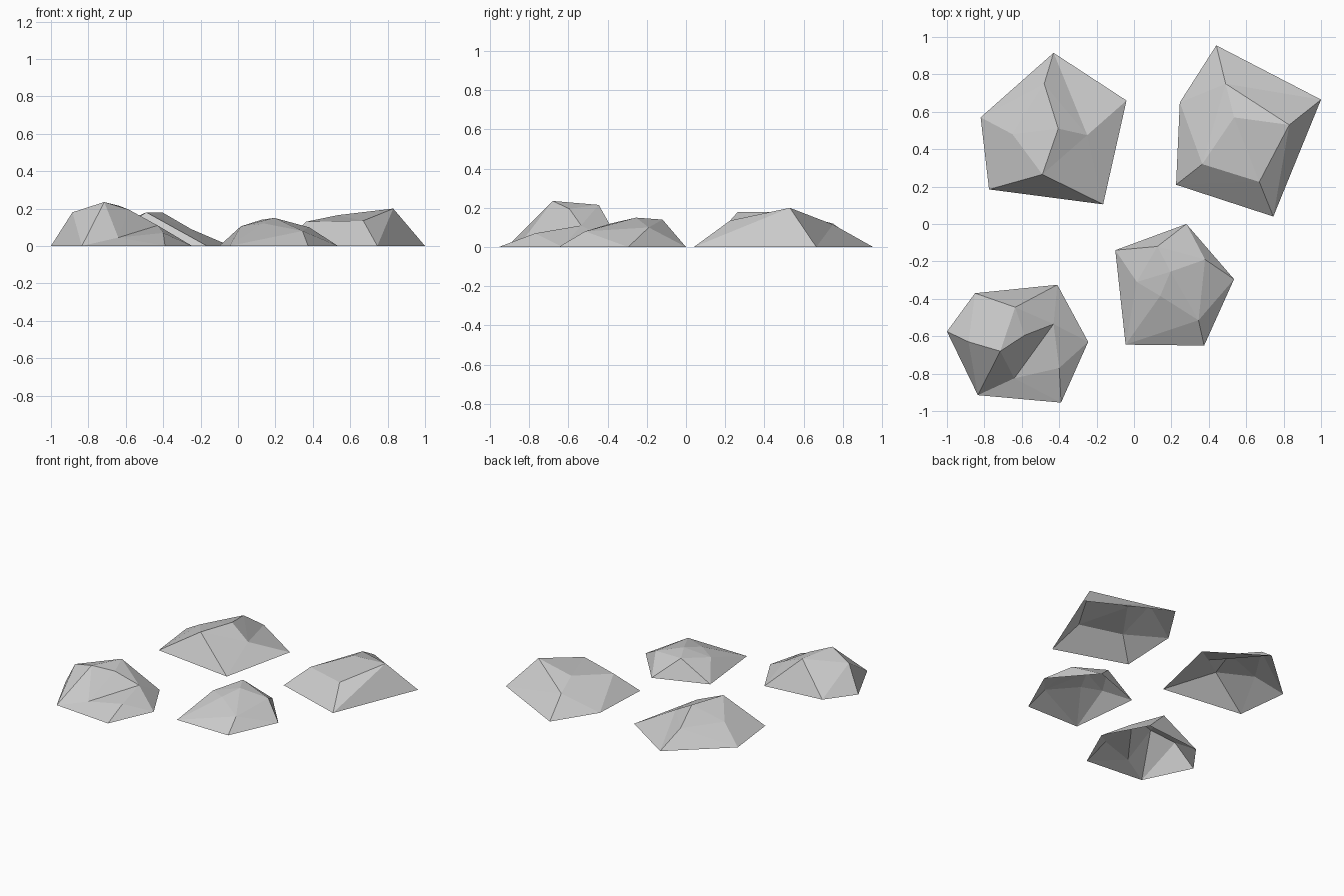
import bpy
from mathutils import Vector
from mathutils.geometry import delaunay_2d_cdt


def rock(name, base, crown, creases):
    """Open-bottomed faceted rock: ground outline + raised points, joined along creases."""
    pts = [(x, y, 0.0) for x, y in base] + crown
    outline = list(range(len(base)))
    out, _, faces, origin, _, _ = delaunay_2d_cdt(
        [Vector(p[:2]) for p in pts], creases, [outline], 1, 1e-5)
    verts = [(v.x, v.y, pts[o[0]][2] if o else 0.1) for v, o in zip(out, origin)]
    mesh = bpy.data.meshes.new(name)
    mesh.from_pydata(verts, [], [list(f) for f in faces])
    mesh.update()
    bpy.context.collection.objects.link(bpy.data.objects.new(name, mesh))


# Back left rock
rock("rock_back_left",
     [(-.775, .185), (-.165, .105), (-.04, .66), (-.43, .915), (-.82, .57)],
     [(-.48, .75, .12), (-.65, .48, .11), (-.405, .51, .18), (-.25, .475, .09), (-.49, .265, .18)],
     [(3, 5), (3, 8), (5, 7), (6, 7), (6, 9), (7, 9), (7, 8), (0, 6), (4, 6), (1, 8), (2, 8), (8, 9)])

# Back right rock
rock("rock_back_right",
     [(.225, .21), (.745, .04), (1.0, .665), (.44, .955), (.245, .65)],
     [(.49, .75, .115), (.535, .57, .165), (.83, .53, .2), (.67, .225, .135), (.365, .32, .13)],
     [(0, 9), (1, 8), (2, 7), (6, 7), (7, 8), (8, 9), (9, 6), (5, 6), (5, 9), (4, 5), (2, 5), (5, 7), (4, 9)])

# Middle rock
rock("rock_middle",
     [(-.045, -.645), (.375, -.65), (.535, -.295), (.28, 0), (-.1, -.14)],
     [(.125, -.12, .14), (.015, -.31, .105), (.14, -.385, .12), (.195, -.255, .15),
      (.38, -.19, .1), (.345, -.515, .08)],
     [(4, 5), (3, 5), (3, 9), (2, 9), (9, 10), (1, 10), (5, 8), (8, 9), (4, 6), (0, 6), (6, 7), (0, 7)])

# Front left rock
rock("rock_front_left",
     [(-1, -.575), (-.835, -.915), (-.39, -.955), (-.245, -.63), (-.41, -.325), (-.85, -.37)],
     [(-.635, -.445, .215), (-.885, -.63, .18), (-.715, -.68, .235), (-.585, -.595, .195),
      (-.43, -.535, .11), (-.64, -.825, .045), (-.4, -.77, .07)],
     [(0, 7), (6, 7), (5, 6), (4, 6), (6, 8), (7, 8), (1, 7), (1, 8), (8, 9), (9, 10),
      (8, 11), (10, 11), (9, 11), (1, 11), (6, 10), (10, 12), (11, 12)])
